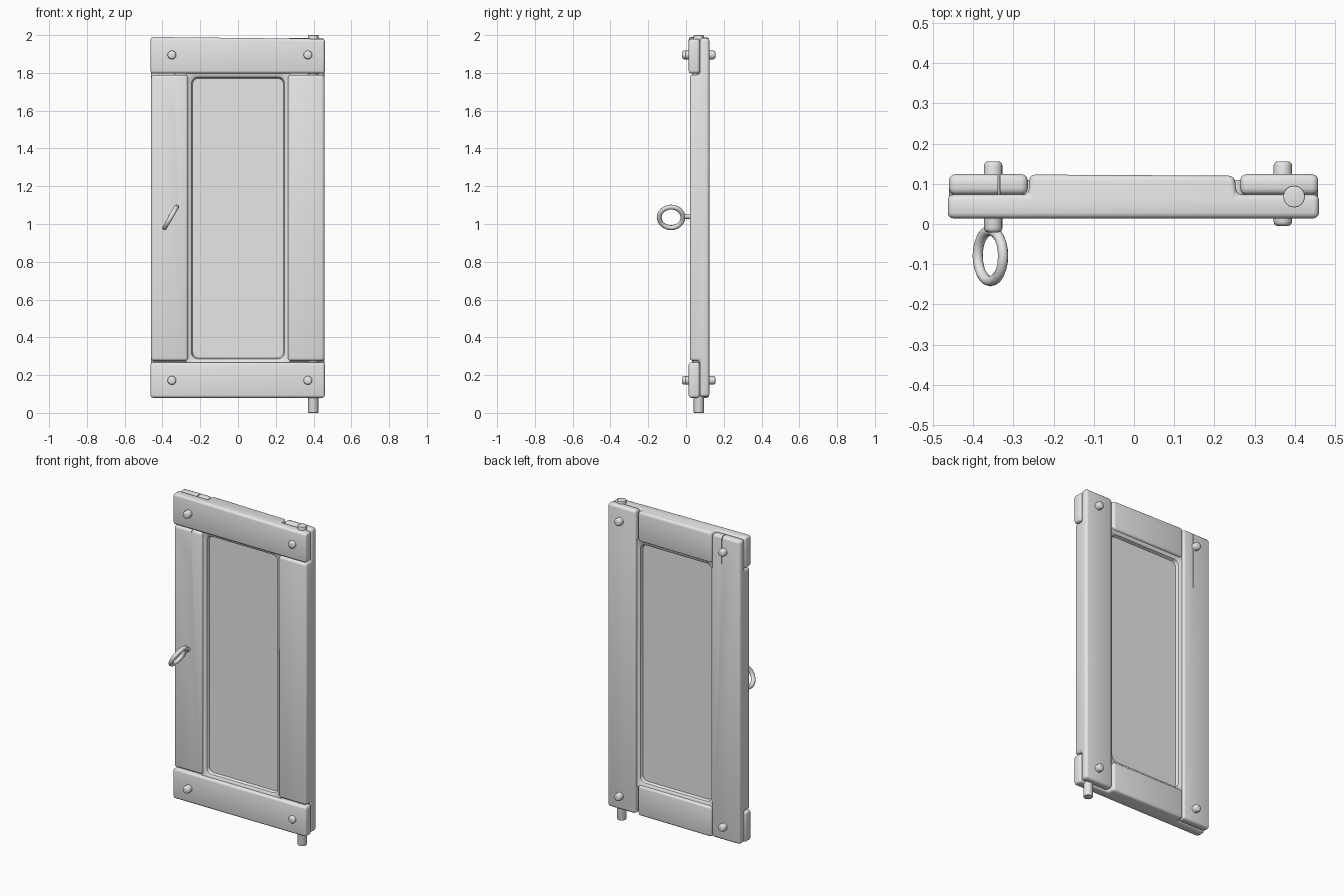
import bpy, bmesh, math
from mathutils import Matrix, Vector

cube = bpy.data.objects.get("Cube")
if cube:
    bpy.data.objects.remove(cube, do_unlink=True)

grey = bpy.data.materials.new("light grey")
grey.use_nodes = True
colour = (0.8, 0.8, 0.8, 1)
grey.diffuse_color = colour
grey.node_tree.nodes["Principled BSDF"].inputs["Base Color"].default_value = colour


def finish(name, bm, bevel=0, segments=3, cutter=None):
    """Turn a bmesh into a shaded object with rounded edges and an optional cut."""
    bmesh.ops.recalc_face_normals(bm, faces=bm.faces)
    mesh = bpy.data.meshes.new(name)
    bm.to_mesh(mesh)
    bm.free()
    mesh.materials.append(grey)
    ob = bpy.data.objects.new(name, mesh)
    bpy.context.collection.objects.link(ob)
    if bevel:
        mod = ob.modifiers.new("Round", "BEVEL")
        mod.width, mod.segments, mod.limit_method = bevel, segments, "ANGLE"
    if cutter:
        mod = ob.modifiers.new("Split", "BOOLEAN")
        mod.operation, mod.object, mod.solver = "DIFFERENCE", cutter, "EXACT"
    bpy.ops.object.select_all(action="DESELECT")
    ob.select_set(True)
    bpy.context.view_layer.objects.active = ob
    if ob.modifiers:
        bpy.ops.object.convert(target="MESH")
    bpy.ops.object.shade_smooth_by_angle(angle=math.radians(35))
    return ob


def prism(points, depth):
    """Extrude a closed outline of 3D points along a vector."""
    bm = bmesh.new()
    face = bm.faces.new([bm.verts.new(p) for p in points])
    top = bmesh.ops.extrude_face_region(bm, geom=[face])["geom"]
    bmesh.ops.translate(bm, vec=depth,
                        verts=[v for v in top if isinstance(v, bmesh.types.BMVert)])
    return bm


def rod(name, start, end, radius, bevel, sides=16):
    a, b = Vector(start), Vector(end)
    bm = bmesh.new()
    turn = (b - a).to_track_quat("Z", "Y").to_matrix().to_4x4()
    bmesh.ops.create_cone(bm, cap_ends=True, segments=sides, radius1=radius,
                          radius2=radius, depth=(b - a).length,
                          matrix=Matrix.Translation((a + b) / 2) @ turn)
    return finish(name, bm, bevel)


FRONT, LAP, BACK = 0.014, 0.073, 0.124

# Thin wedge that makes the drying crack in one stile
crack = finish("crack_cutter", prism(
    [(-0.339, -0.1, 2.1), (-0.333, -0.1, 2.1), (-0.336, -0.1, 1.6)], (0, 0.4, 0)))
crack.hide_render = True
crack.hide_viewport = False

# Stiles: thick between the rails, thinned at both ends for the lap joints
for name, x0, x1, cutter in (("latch_stile", -0.46, -0.264, crack),
                             ("hinge_stile", 0.264, 0.458, None)):
    side = [(BACK, 0.085), (BACK, 1.985), (LAP, 1.985), (LAP, 1.79),
            (FRONT + 0.006, 1.79), (FRONT + 0.006, 0.275), (LAP, 0.275), (LAP, 0.085)]
    bm = prism([(x0, y, z) for y, z in side], (x1 - x0, 0, 0))
    finish(name, bm, 0.016, cutter=cutter)
bpy.data.objects.remove(crack, do_unlink=True)

# Rails: full width in front, a thicker middle fills the gap between the stiles
for name, z0, z1, drop in (("top_rail", 1.797, 1.99, 0.011), ("bottom_rail", 0.08, 0.268, 0)):
    plan = [(-0.463, FRONT), (0.46, FRONT), (0.46, LAP), (0.255, LAP), (0.25, BACK - 0.004),
            (-0.26, BACK - 0.001), (-0.262, LAP), (-0.463, LAP)]
    bm = prism([(x, y, z0) for x, y in plan], (0, 0, z1 - z0))
    for v in bm.verts:
        if v.co.z > (z0 + z1) / 2:
            v.co.z -= drop * (v.co.x + 0.46)
    finish(name, bm, 0.014)


# Recessed panel with a sloping, round-cornered lip on both faces
def rounded_loop(bm, half_w, half_h, radius, y):
    verts = []
    for quarter, (sx, sz) in enumerate(((1, 1), (-1, 1), (-1, -1), (1, -1))):
        for step in range(5):
            a = math.radians(90 * quarter + 22.5 * step)
            verts.append(bm.verts.new((sx * (half_w - radius) + radius * math.cos(a), y,
                                       1.031 + sz * (half_h - radius) + radius * math.sin(a))))
    return verts


bm = bmesh.new()
loops = [rounded_loop(bm, *spec) for spec in (
    (0.24, 0.74, 0.03, 0.06), (0.246, 0.746, 0.032, 0.042), (0.256, 0.756, 0.03, 0.035),
    (0.275, 0.775, 0.02, 0.032), (0.275, 0.775, 0.02, 0.11), (0.256, 0.756, 0.03, 0.107),
    (0.246, 0.746, 0.032, 0.1), (0.24, 0.74, 0.03, 0.082))]
for a, b in zip(loops, loops[1:]):
    for i in range(len(a)):
        j = (i + 1) % len(a)
        bm.faces.new((a[i], a[j], b[j], b[i]))
bm.faces.new(loops[0])
bm.faces.new(loops[-1])
finish("recessed_panel", bm)

# Round pegs through the four lap joints
for side, x, front in (("latch", -0.35, -0.021), ("hinge", 0.37, -0.005)):
    for level, z in (("top", 1.895), ("bottom", 0.172)):
        rod(f"{level}_{side}_peg", (x, front, z), (x, 0.156, z), 0.023, 0.011)

# Pivot pin through the hinge side
rod("pivot_pin", (0.398, 0.068, 0), (0.398, 0.068, 2), 0.027, 0.003)

# Tilted ring pull and its short shank
bpy.ops.mesh.primitive_torus_add(major_radius=0.063, minor_radius=0.013,
                                 major_segments=24, minor_segments=10,
                                 location=(-0.357, -0.079, 1.035),
                                 rotation=(0, math.radians(120), 0))
ring = bpy.context.object
ring.name = "ring_pull"
ring.data.materials.append(grey)
bpy.ops.object.shade_smooth()
rod("ring_shank", (-0.357, -0.018, 1.04), (-0.357, 0.04, 1.04), 0.013, 0.003, 10)
